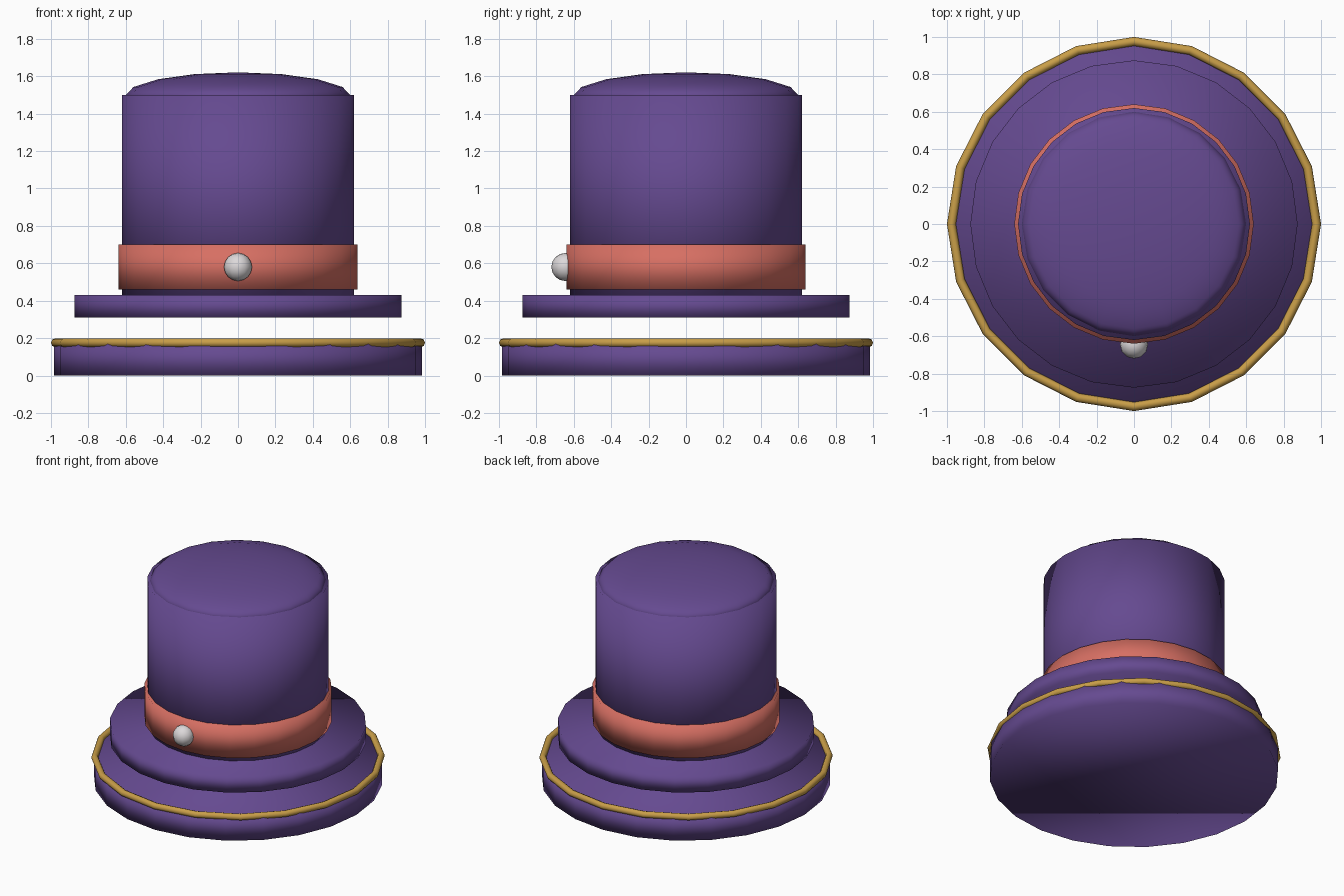
import bpy
import bmesh
from math import cos, sin, tau

cube = bpy.data.objects.get("Cube")
if cube:
    bpy.data.objects.remove(cube, do_unlink=True)


def material(name, rgb):
    mat = bpy.data.materials.new(name)
    mat.use_nodes = True
    mat.diffuse_color = (*rgb, 1)
    mat.node_tree.nodes["Principled BSDF"].inputs["Base Color"].default_value = (*rgb, 1)
    return mat


purple = material("purple felt", (0.13, 0.068, 0.28))
coral = material("coral ribbon", (0.68, 0.16, 0.125))
gold = material("gold trim", (0.58, 0.34, 0.065))
pearl = material("pearl white", (0.72, 0.69, 0.70))


def add_part(name, bm, mat, location):
    bmesh.ops.recalc_face_normals(bm, faces=bm.faces)
    mesh = bpy.data.meshes.new(name)
    bm.to_mesh(mesh)
    bm.free()
    mesh.materials.append(mat)
    mesh.shade_smooth()
    obj = bpy.data.objects.new(name, mesh)
    obj.location = location
    bpy.context.collection.objects.link(obj)
    return obj


def drum(name, radius, bottom, top, mat):
    bm = bmesh.new()
    bmesh.ops.create_cone(bm, cap_ends=True, segments=24, radius1=radius,
                          radius2=radius, depth=top - bottom)
    return add_part(name, bm, mat, (0, 0, (bottom + top) / 2))


def ball(name, radius, segments, rings, mat, location):
    bm = bmesh.new()
    bmesh.ops.create_uvsphere(bm, u_segments=segments, v_segments=rings, radius=radius)
    return add_part(name, bm, mat, location)


def ring(name, major, minor, segments, sides, mat, z):
    bm = bmesh.new()
    loops = []
    for i in range(segments):
        a = tau * i / segments
        loop = []
        for j in range(sides):
            b = tau * j / sides
            r = major + minor * cos(b)
            loop.append(bm.verts.new((r * cos(a), r * sin(a), minor * sin(b))))
        loops.append(loop)
    for i in range(segments):
        here, after = loops[i], loops[(i + 1) % segments]
        for j in range(sides):
            k = (j + 1) % sides
            bm.faces.new((here[j], after[j], after[k], here[k]))
    return add_part(name, bm, mat, (0, 0, z))


# Brim: wide base, gold edging and a floating upper step
drum("brim_base", 0.985, 0, 0.175, purple)
ring("brim_trim", 0.976, 0.024, 20, 8, gold, 0.175)
drum("brim_step", 0.875, 0.31, 0.43, purple)

# Crown with a shallow domed top
drum("crown", 0.62, 0.43, 1.5, purple)
dome = ball("crown_dome", 0.605, 20, 8, purple, (0, 0, 1.494))
dome.scale.z = 0.21

# Ribbon and its front stud
drum("hat_band", 0.64, 0.46, 0.70, coral)
ball("band_stud", 0.075, 12, 8, pearl, (0, -0.645, 0.58))
